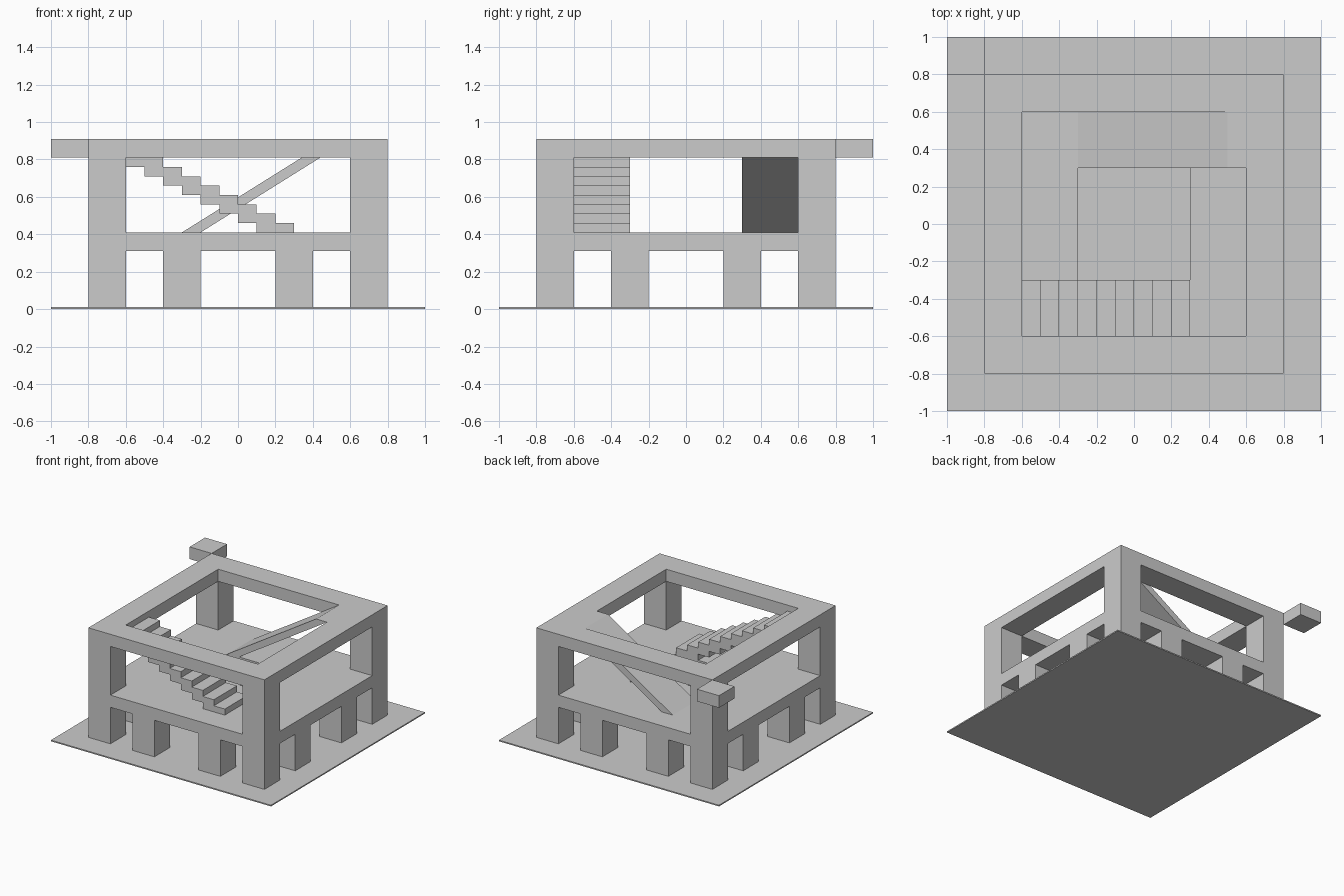
import bpy

if "Cube" in bpy.data.objects:
    bpy.data.objects.remove(bpy.data.objects["Cube"])

CORNERS = [(-1, -1), (1, -1), (1, 1), (-1, 1)]


def mesh_object(name, verts, faces):
    mesh = bpy.data.meshes.new(name)
    mesh.from_pydata(verts, [], faces)
    obj = bpy.data.objects.new(name, mesh)
    bpy.context.collection.objects.link(obj)
    return obj


def prism(name, profile, y0, y1):
    """Extrude a counter-clockwise (x, z) outline, seen from the front, along y."""
    n = len(profile)
    verts = [(x, y, z) for y in (y0, y1) for x, z in profile]
    faces = [tuple(range(n)), tuple(reversed(range(n, 2 * n)))]
    faces += [(i, i + n, (i + 1) % n + n, (i + 1) % n) for i in range(n)]
    return mesh_object(name, verts, faces)


def box(name, x0, x1, y0, y1, z0, z1):
    return prism(name, [(x0, z0), (x1, z0), (x1, z1), (x0, z1)], y0, y1)


def square_ring(name, outer, inner, z0, z1):
    """Square slab with a square opening through the middle."""
    verts = [(sx * r, sy * r, z) for r, z in
             ((outer, z0), (outer, z1), (inner, z1), (inner, z0)) for sx, sy in CORNERS]
    faces = []
    for k in range(4):
        a, b = 4 * k, 4 * ((k + 1) % 4)
        for i in range(4):
            j = (i + 1) % 4
            faces.append((a + i, a + j, b + j, b + i))
    return mesh_object(name, verts, faces)


def pillar(name, cx, cy, z0, z1):
    return box(name, cx - 0.1, cx + 0.1, cy - 0.1, cy + 0.1, z0, z1)


# Ground plate, floor slab with opening, roof ring
box("ground_plate", -1, 1, -1, 1, 0, 0.01)
square_ring("floor_slab", 0.8, 0.3, 0.31, 0.41)
square_ring("roof_ring", 0.8, 0.6, 0.81, 0.91)

# Corner columns on both storeys
for sx, sy in CORNERS:
    pillar("lower_corner_column", sx * 0.7, sy * 0.7, 0.01, 0.31)
    pillar("upper_corner_column", sx * 0.7, sy * 0.7, 0.41, 0.81)

    # Short pillars between the corners, two per side
    pillar("front_back_pillar", sx * 0.3, sy * 0.7, 0.01, 0.31)
    pillar("side_pillar", sx * 0.7, sy * 0.3, 0.01, 0.31)

# Block beside the back left roof corner
box("corner_block", -1, -0.8, 0.8, 1, 0.81, 0.91)

# Staircase: stepped profile above and below
upper, lower = [], []
for i in range(9):
    x = -0.6 + 0.1 * i
    top = 0.86 - 0.05 * i
    upper += [(x, top), (x + 0.1, top)]
    if i < 7:
        lower += [(x, top - 0.1), (x + 0.1, top - 0.1)]
lower += [(0.1, 0.41), (0.3, 0.41)]
prism("staircase", lower + upper[::-1], -0.6, -0.3)

# Ramp from the floor up to the roof
prism("ramp", [(-0.3, 0.41), (-0.2, 0.41), (0.6, 0.91), (0.5, 0.91)], 0.3, 0.6)
